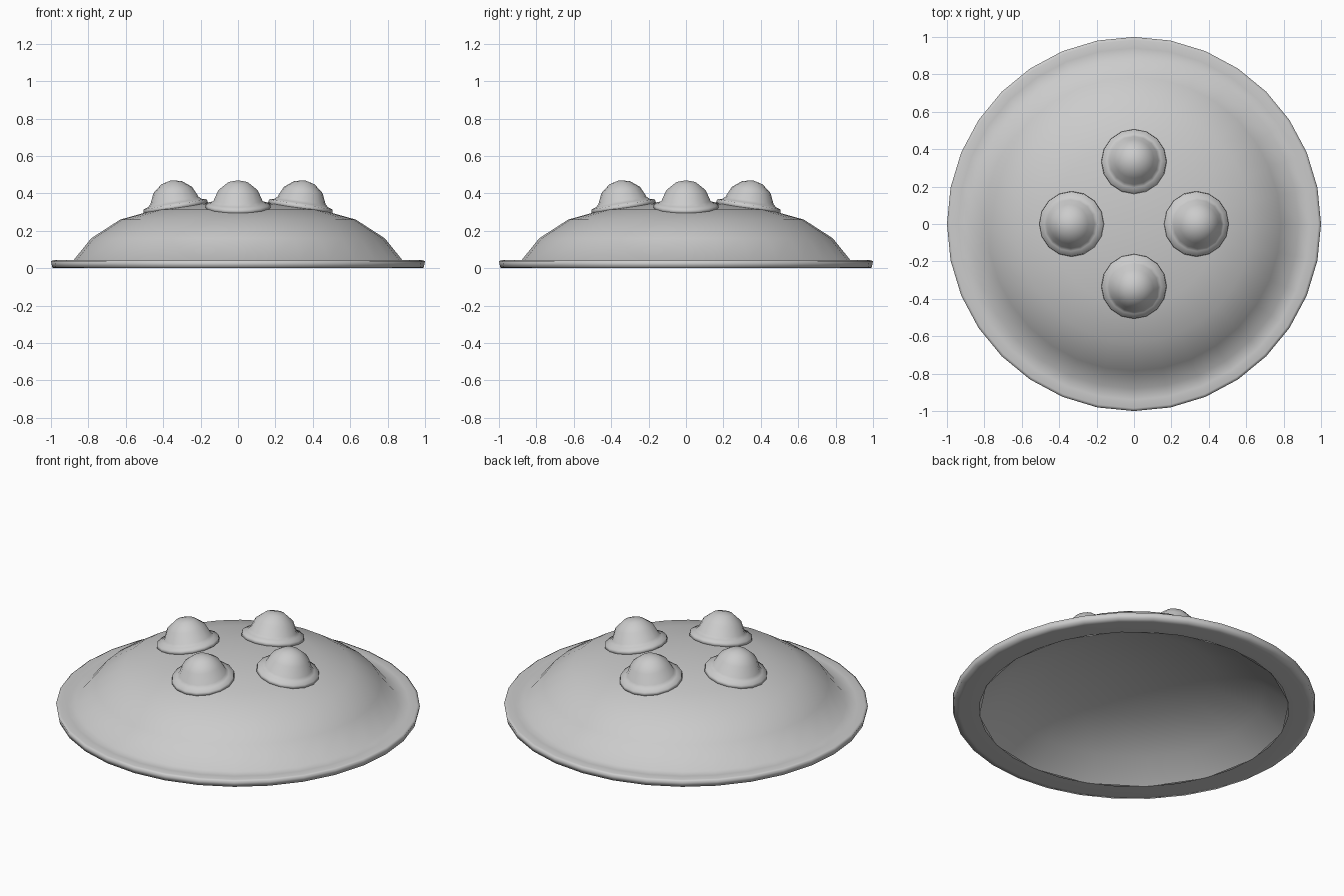
import bpy, bmesh
from math import cos, sin, pi, radians
from mathutils import Matrix

old = bpy.data.objects.get("Cube")
if old:
    bpy.data.objects.remove(old, do_unlink=True)

# Single plain grey finish
grey = bpy.data.materials.new("plain_grey")
grey.use_nodes = True
colour = (0.6, 0.6, 0.6, 1)
grey.diffuse_color = colour
grey.node_tree.nodes["Principled BSDF"].inputs["Base Color"].default_value = colour


def lathe(name, profile, sides, matrix=Matrix()):
    """Spin a radius/height profile around z; a zero radius closes to a point."""
    bm = bmesh.new()
    rings = []
    for r, z in profile:
        count = sides if r > 0 else 1
        rings.append([bm.verts.new((r * cos(2 * pi * i / sides), r * sin(2 * pi * i / sides), z))
                      for i in range(count)])
    for low, high in zip(rings, rings[1:]):
        for i in range(sides):
            j = (i + 1) % sides
            if len(high) == 1:
                bm.faces.new((low[i], low[j], high[0]))
            else:
                bm.faces.new((low[i], low[j], high[j], high[i]))
    for face in bm.faces:
        face.smooth = True
    bm.transform(matrix)
    mesh = bpy.data.meshes.new(name)
    bm.to_mesh(mesh)
    bm.free()
    mesh.materials.append(grey)
    obj = bpy.data.objects.new(name, mesh)
    bpy.context.collection.objects.link(obj)
    return obj


# Domed shell with a flat rim that turns under at the bottom
lathe("dome_shell", [(0.85, 0), (0.96, 0), (0.993, 0.003), (1, 0.038), (0.985, 0.043), (0.94, 0.043),
                     (0.88, 0.042), (0.785, 0.16), (0.63, 0.26),
                     (0.44, 0.313), (0.22, 0.343), (0, 0.352)], 32)

# Hollow underside, facing down
hollow = lathe("hollow_underside", [(0.855, 0), (0.72, 0.11), (0.45, 0.22), (0, 0.27)], 16)
hollow.data.flip_normals()

# Four flanged round knobs, each leaning outward with the dome's slope
knob = [(0.15, -0.025), (0.175, -0.01), (0.172, 0.008), (0.145, 0.016), (0.13, 0.03),
        (0.105, 0.086), (0.055, 0.126), (0, 0.139)]
for i, side in enumerate(("left", "back", "right", "front")):
    place = (Matrix.Rotation(i * pi / 2, 4, "Z")
             @ Matrix.Translation((0.335, 0, 0.333))
             @ Matrix.Rotation(radians(9), 4, "Y"))
    lathe(side + "_knob", knob, 16, place)
